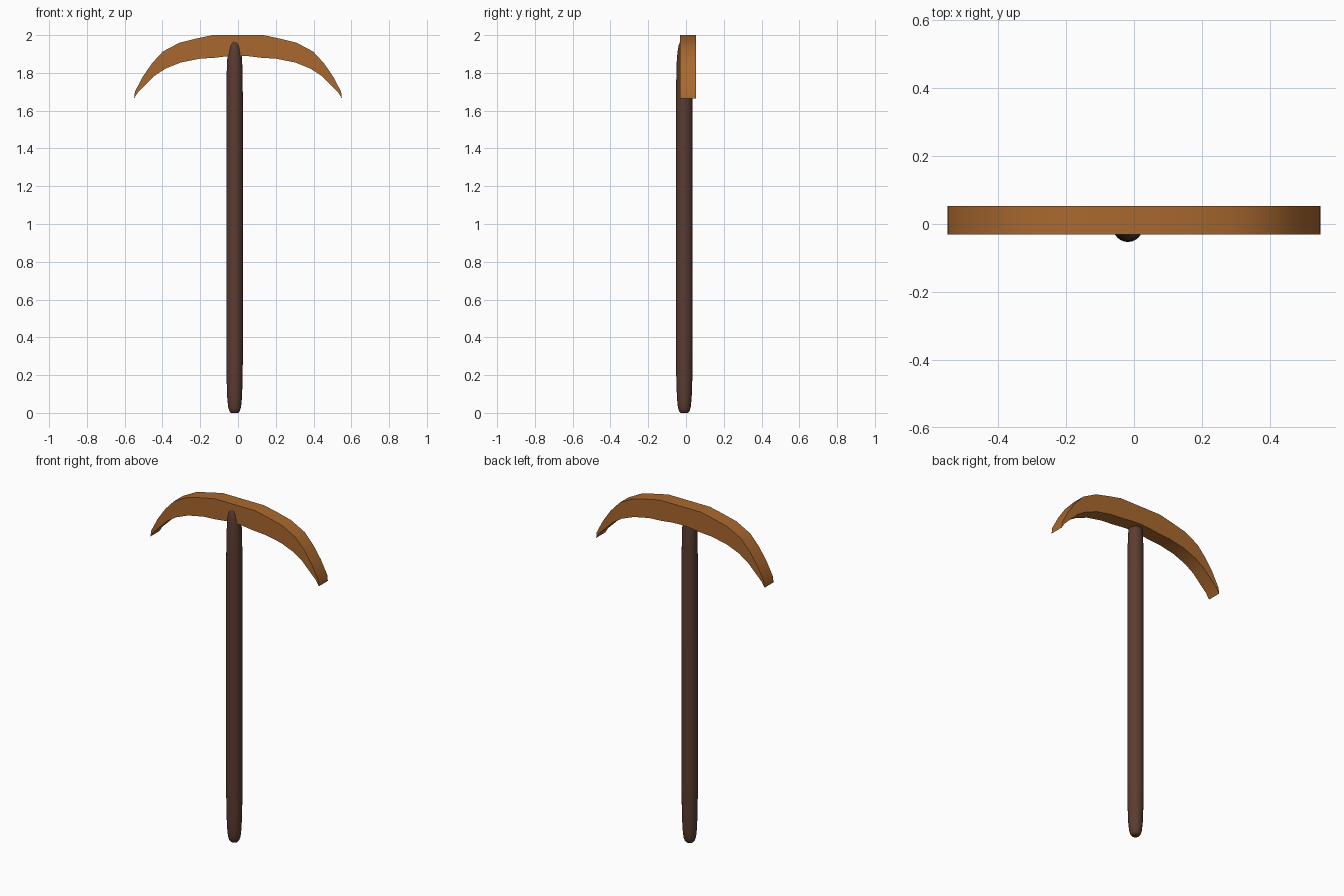
import bpy, bmesh, math

if "Cube" in bpy.data.objects:
    bpy.data.objects.remove(bpy.data.objects["Cube"])


def material(name, rgb):
    m = bpy.data.materials.new(name)
    m.diffuse_color = (*rgb, 1)
    m.use_nodes = True
    m.node_tree.nodes["Principled BSDF"].inputs["Base Color"].default_value = m.diffuse_color
    return m


def finish(bm, name, mat, angle):
    bmesh.ops.recalc_face_normals(bm, faces=bm.faces)
    me = bpy.data.meshes.new(name)
    bm.to_mesh(me)
    bm.free()
    ob = bpy.data.objects.new(name, me)
    bpy.context.collection.objects.link(ob)
    me.materials.append(mat)
    bpy.ops.object.select_all(action='DESELECT')
    ob.select_set(True)
    bpy.context.view_layer.objects.active = ob
    bpy.ops.object.shade_smooth_by_angle(angle=math.radians(angle))
    return ob


head_mat = material("warm copper brown", (0.40, 0.14, 0.028))
handle_mat = material("dark wood", (0.105, 0.045, 0.03))

# Pick head: right half of the crescent as upper/lower pairs, mirrored
upper = [(0, 2.0), (0.135, 2.0), (0.219, 1.982), (0.309, 1.96), (0.398, 1.913),
         (0.456, 1.85), (0.504, 1.78), (0.546, 1.70)]
lower = [(0, 1.891), (0.05, 1.889), (0.124, 1.88), (0.203, 1.875), (0.303, 1.855),
         (0.383, 1.823), (0.44, 1.786), (0.493, 1.733), (0.53, 1.697)]
tip = [(0.55, 1.665)]
half = upper + tip + lower[::-1]
outline = half + [(-x, z) for x, z in half[-2:0:-1]]
bm = bmesh.new()
front = [bm.verts.new((x, -0.031, z)) for x, z in outline]
back = [bm.verts.new((x, 0.053, z)) for x, z in outline]
bm.faces.new(front)
bm.faces.new(back[::-1])
n = len(outline)
for i in range(n):
    j = (i + 1) % n
    bm.faces.new((front[i], back[i], back[j], front[j]))
finish(bm, "pick_head", head_mat, 35)

# Handle: rounded, slightly tapered shaft turned from a radius profile
profile = [(0.0, 0.020), (0.008, 0.027), (0.03, 0.034), (0.08, 0.039),
           (0.18, 0.0425), (0.35, 0.044), (1.0, 0.044), (1.6, 0.044),
           (1.78, 0.0425), (1.86, 0.040), (1.91, 0.036), (1.945, 0.030),
           (1.966, 0.022), (1.972, 0.015)]
SIDES = 24
bm = bmesh.new()
rings = []
for z, r in profile:
    rings.append([bm.verts.new((-0.018 + r * math.cos(2 * math.pi * k / SIDES),
                                -0.009 + r * math.sin(2 * math.pi * k / SIDES), z))
                  for k in range(SIDES)])
for a, b in zip(rings, rings[1:]):
    for k in range(SIDES):
        m = (k + 1) % SIDES
        bm.faces.new((a[k], a[m], b[m], b[k]))
bm.faces.new(rings[0][::-1])
bm.faces.new(rings[-1])
finish(bm, "handle", handle_mat, 50)
